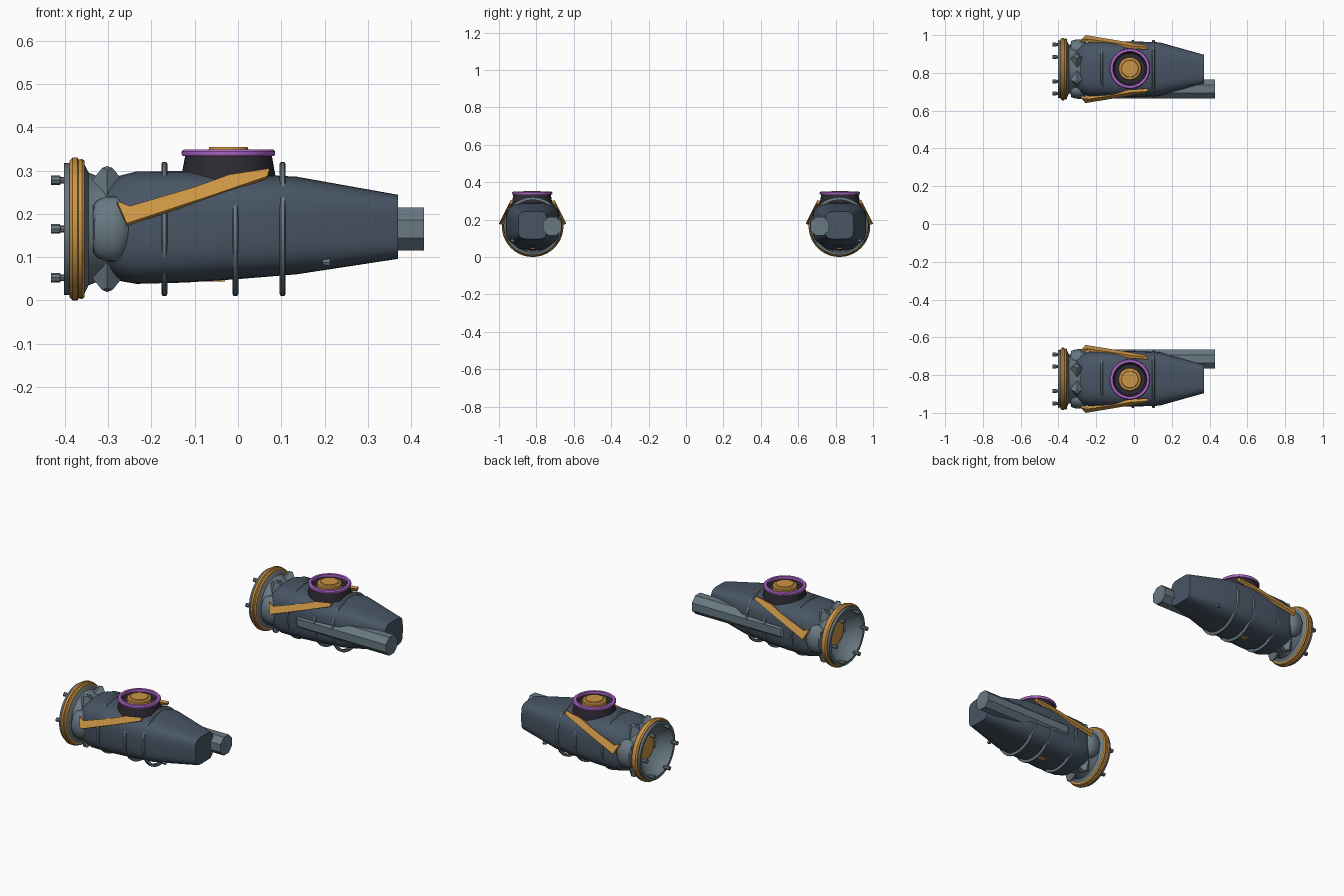
import bpy, bmesh
from math import sin, cos, pi, radians
from mathutils import Matrix, Vector

if "Cube" in bpy.data.objects:
    bpy.data.objects.remove(bpy.data.objects["Cube"])

CY, CZ = 0.82, 0.165  # axis of one pod; the other is mirrored across y = 0


def material(name, rgb):
    m = bpy.data.materials.new(name)
    m.use_nodes = True
    m.diffuse_color = (*rgb, 1)
    m.node_tree.nodes["Principled BSDF"].inputs["Base Color"].default_value = (*rgb, 1)
    return m


slate = material("slate blue", (0.065, 0.092, 0.13))
steel = material("steel grey", (0.14, 0.19, 0.225))
gold = material("gold", (0.6, 0.3, 0.06))
purple = material("purple", (0.45, 0.14, 0.62))
dark = material("dark grey", (0.028, 0.025, 0.035))


def finish(name, bm, mat, angle=32):
    bmesh.ops.recalc_face_normals(bm, faces=bm.faces)
    me = bpy.data.meshes.new(name)
    for f in bm.faces:
        f.smooth = True
    bm.to_mesh(me)
    bm.free()
    me.set_sharp_from_angle(angle=radians(angle))
    me.materials.append(mat)
    ob = bpy.data.objects.new(name, me)
    bpy.context.collection.objects.link(ob)
    mirror = ob.modifiers.new("other pod", 'MIRROR')
    mirror.use_axis = (False, True, False)
    mirror.use_clip = False
    mirror.use_mirror_merge = False
    return ob


def loft(name, rings, mat, closed=False, angle=32):
    """Skin a list of point rings; cap the ends or close the loop."""
    bm = bmesh.new()
    vs = [[bm.verts.new(p) for p in ring] for ring in rings]
    n = len(vs[0])
    pairs = list(zip(vs, vs[1:])) + ([(vs[-1], vs[0])] if closed else [])
    for a, b in pairs:
        for i in range(n):
            j = (i + 1) % n
            bm.faces.new((a[i], a[j], b[j], b[i]))
    if not closed:
        bm.faces.new(vs[0])
        bm.faces.new(vs[-1])
    return finish(name, bm, mat, angle)


def lathe(name, profile, mat, centre=(0, CY, CZ), axis='X', n=40, closed=False, turn=0):
    """Spin (distance along axis, radius) pairs about an axis."""
    c = Vector(centre)
    rings = []
    for d, r in profile:
        ring = []
        for i in range(n):
            a = 2 * pi * i / n + turn
            u, v = r * cos(a), r * sin(a)
            ring.append(c + Vector((d, u, v) if axis == 'X' else (u, v, d)))
        rings.append(ring)
    return loft(name, rings, mat, closed)


def section(x, half, low, high, power, n=40):
    """Rounded-square cross-section."""
    def s(t):
        return (1 if t > 0 else -1) * abs(t) ** (2 / power)
    mid, h = (low + high) / 2, (high - low) / 2
    angles = [2 * pi * (i + 0.5) / n for i in range(n)]
    return [(x, CY + half * s(cos(a)), mid + h * s(sin(a))) for a in angles]


# Hull
loft("hull", [section(*p) for p in (
    (-0.305, 0.115, 0.065, 0.268, 2.6), (-0.275, 0.135, 0.045, 0.288, 2.9),
    (-0.235, 0.145, 0.038, 0.298, 3.2), (-0.12, 0.148, 0.041, 0.299, 3.3),
    (0.0, 0.147, 0.049, 0.293, 3.3), (0.135, 0.142, 0.06, 0.286, 3.4),
    (0.37, 0.076, 0.096, 0.244, 4.5))], slate)

# Hoops showing through the flat sides of the hull
for i, x in enumerate((-0.17, -0.006, 0.103)):
    lathe(f"hoop_{i + 1}", [(x - 0.007, 0.14), (x - 0.007, 0.15), (x - 0.004, 0.155),
                            (x + 0.004, 0.155), (x + 0.007, 0.15), (x + 0.007, 0.14)],
          steel, closed=True)

# Rear bell, its rim ring and the glowing core
lathe("rear_bell", [(-0.27, 0.115), (-0.325, 0.122), (-0.345, 0.13), (-0.355, 0.15),
                    (-0.402, 0.153), (-0.402, 0.138), (-0.375, 0.125), (-0.345, 0.1),
                    (-0.325, 0.072), (-0.28, 0.068)], steel)
lathe("rim_ring", [(-0.354, 0.14), (-0.354, 0.157), (-0.36, 0.162), (-0.368, 0.16),
                   (-0.371, 0.165), (-0.382, 0.165), (-0.389, 0.158), (-0.389, 0.14)],
      gold, closed=True)
lathe("rear_core", [(-0.3, 0.068), (-0.334, 0.066), (-0.34, 0.055)], gold, n=24)

# Rear bolts
for i in range(6):
    a = i * pi / 3
    lathe(f"rear_bolt_{i + 1}", [(-0.395, 0.008), (-0.41, 0.008), (-0.411, 0.011), (-0.432, 0.011)],
          steel, centre=(0, CY + 0.13 * cos(a), CZ + 0.13 * sin(a)), n=8)


def prism(name, outline, mat, offset):
    """Plate from an outline, thickened along an offset vector."""
    base = [Vector(p) for p in outline]
    return loft(name, [base, [p + Vector(offset) for p in base]], mat, angle=20)


# Bell fins, side domes and corner braces
for sy, side in ((1, "outer"), (-1, "inner")):
    for sz, level in ((1, "upper"), (-1, "lower")):
        bm = bmesh.new()
        a = sz * radians(67)
        pos = Vector((-0.302, CY + sy * 0.148 * cos(a), CZ + 0.128 * sin(a)))
        bmesh.ops.create_cone(bm, segments=4, radius1=0.05, radius2=0.012, depth=0.05, cap_ends=True)
        rot = Matrix.Rotation(-sy * sz * radians(23), 4, 'X')
        if sz < 0:
            rot = rot @ Matrix.Rotation(pi, 4, 'X')
        bmesh.ops.transform(bm, matrix=Matrix.Translation(pos) @ rot, verts=bm.verts)
        finish(f"{side}_{level}_fin", bm, steel, 20)

    bm = bmesh.new()
    bmesh.ops.create_uvsphere(bm, u_segments=20, v_segments=12, radius=1)
    for v in bm.verts:
        if v.co.x < 0:
            v.co.x = -min(1, 1.6 * -v.co.x)
    place = Matrix.Translation((-0.288, CY + sy * 0.108, CZ)) @ Matrix.Diagonal((0.047, 0.05, 0.076, 1))
    bmesh.ops.transform(bm, matrix=place, verts=bm.verts)
    finish(f"{side}_dome", bm, steel)

    # Slanted strut from the dome up to the turret
    outline = [(-0.28, 0.23), (-0.257, 0.178), (-0.06, 0.243), (0.068, 0.287),
               (0.073, 0.305), (-0.02, 0.291), (-0.1, 0.262), (-0.25, 0.218)]
    prism(f"{side}_strut", [(x, CY + sy * (0.18 - 0.5 * (z - 0.178)), z) for x, z in outline],
          gold, (0, -sy * 0.014, -0.006))

# Barrel along the inner side
lathe("barrel", [(-0.12, 0.045), (-0.11, 0.054), (0.43, 0.054)], steel,
      centre=(0, CY - 0.105, CZ), n=8, turn=pi / 8)

# Turret: housing, ring and cap
top = (-0.022, CY + 0.003, 0)
lathe("turret_housing", [(0.25, 0.11), (0.29, 0.108), (0.335, 0.1), (0.335, 0.088), (0.325, 0.08)],
      dark, top, 'Z')
lathe("turret_ring", [(0.333, 0.09), (0.333, 0.105), (0.338, 0.108), (0.344, 0.108),
                      (0.349, 0.103), (0.349, 0.09)], purple, top, 'Z', closed=True)
lathe("turret_cap", [(0.31, 0.062), (0.343, 0.062), (0.347, 0.058), (0.349, 0.046),
                     (0.354, 0.044)], gold, top, 'Z', n=28)

# Small underside plate and vent
prism("belly_plate", [(x, CY + y, 0.044) for x, y in
                      ((-0.08, -0.012), (-0.03, -0.012), (-0.03, 0.012), (-0.08, 0.012))],
      gold, (0, 0, 0.012))
lathe("belly_vent", [(0.195, 0.006), (0.212, 0.01)], steel, (0, CY + 0.108, 0.088), n=6)
